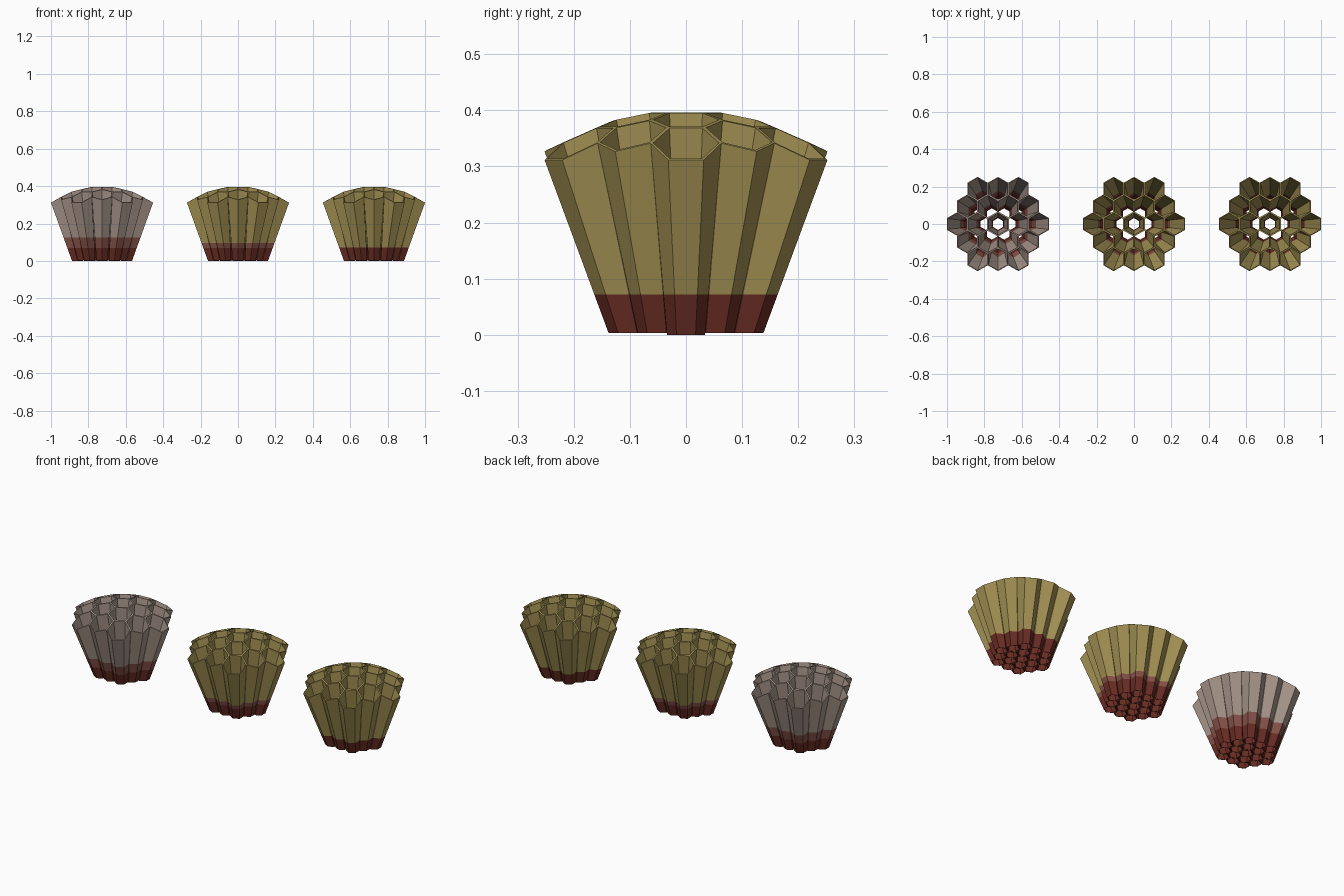
import bpy, bmesh, math
from mathutils import Vector

old = bpy.data.objects.get("Cube")
if old:
    bpy.data.objects.remove(old, do_unlink=True)


def material(name, rgb):
    linear = [((c / 255 + 0.055) / 1.055) ** 2.4 for c in rgb] + [1]
    m = bpy.data.materials.new(name)
    m.use_nodes = True
    m.diffuse_color = linear
    m.node_tree.nodes["Principled BSDF"].inputs["Base Color"].default_value = linear
    return m


olive = material("olive", (164, 146, 84))
taupe = material("taupe", (168, 150, 139))
dark_red = material("dark red", (106, 45, 36))
faded_red = material("faded red", (134, 82, 73))

TOP_R, BASE_R = 0.063, 0.034       # cell radius at the mouth and at the foot
PITCH = TOP_R * math.sqrt(3)
DOME_R, DOME_Z = 0.47, -0.07       # dome on which all mouths lie
SPREAD_X, SPREAD_Y = 0.6, 0.55     # how far the feet draw together
WALL = 0.93                        # inner wall relative to outer wall


def cell_edge(col, row, corner, shrink):
    """Foot and mouth points of one tube edge."""
    cx, cy = PITCH * (col + row / 2), 1.5 * TOP_R * row
    a = math.radians(30 + 60 * corner)
    d = Vector((math.cos(a), math.sin(a), 0)) * shrink
    top = Vector((cx, cy, 0)) + d * TOP_R
    top.z = DOME_Z + math.sqrt(DOME_R ** 2 - top.x ** 2 - top.y ** 2)
    foot = Vector((cx * SPREAD_X, cy * SPREAD_Y, 0.003 if row else 0)) + d * BASE_R
    return foot, top


def add_tube(bm, col, row, bands):
    """Open hexagonal tube, with a wall cut wherever the colour changes."""
    def loops(shrink):
        rings = []
        for z in [None] + bands + [None]:
            ring = []
            for i in range(6):
                foot, top = cell_edge(col, row, i, shrink)
                if z is not None:
                    t = (z - foot.z) / (top.z - foot.z)
                else:
                    t = 1 if rings else 0
                ring.append(bm.verts.new(foot.lerp(top, t)))
            rings.append(ring)
        return rings

    def bridge(low, high, mat):
        for i in range(6):
            j = (i + 1) % 6
            bm.faces.new((low[i], low[j], high[j], high[i])).material_index = mat

    outer, inner = loops(1), loops(WALL)
    last = len(outer) - 1
    for k in range(last):
        bridge(outer[k], outer[k + 1], k)
        bridge(inner[k + 1], inner[k], k)
    bridge(inner[0], outer[0], 0)
    bridge(outer[last], inner[last], last - 1)


def add_cluster(name, x, bands, mats):
    bm = bmesh.new()
    for row in range(-2, 3):
        for col in range(-2, 3):
            if abs(col + row) <= 2:
                add_tube(bm, col, row, bands)
    mesh = bpy.data.meshes.new(name)
    bm.to_mesh(mesh)
    bm.free()
    for m in mats:
        mesh.materials.append(m)
    ob = bpy.data.objects.new(name, mesh)
    ob.location.x = x
    bpy.context.collection.objects.link(ob)


# Three clusters of nineteen tubes, coloured in height bands
add_cluster("right_tube_cluster", -0.727, [0.07, 0.125], [dark_red, faded_red, taupe])
add_cluster("middle_tube_cluster", 0, [0.07, 0.095], [dark_red, faded_red, olive])
add_cluster("left_tube_cluster", 0.727, [0.072], [dark_red, olive])
